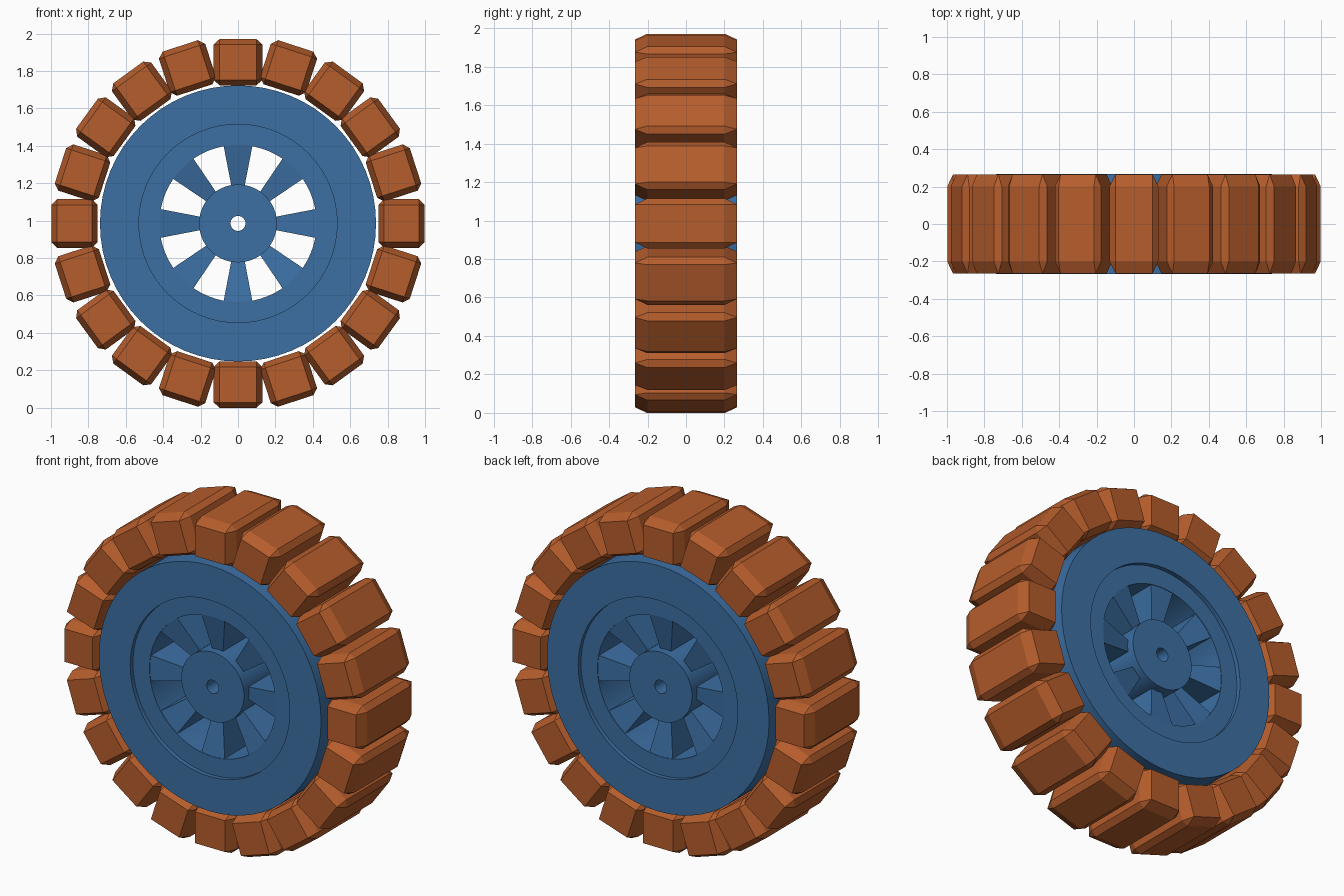
import bpy, bmesh, math
from mathutils import Matrix, Vector

if "Cube" in bpy.data.objects:
    bpy.data.objects.remove(bpy.data.objects["Cube"])

CZ = 0.985  # axle height


def material(name, rgb):
    m = bpy.data.materials.new(name)
    m.diffuse_color = (*rgb, 1)
    m.use_nodes = True
    m.node_tree.nodes["Principled BSDF"].inputs["Base Color"].default_value = m.diffuse_color
    return m


BLUE = material("blue", (0.045, 0.16, 0.37))
ORANGE = material("orange", (0.47, 0.11, 0.025))


def finish(name, bm, mat, smooth=False):
    bmesh.ops.recalc_face_normals(bm, faces=bm.faces)
    me = bpy.data.meshes.new(name)
    bm.to_mesh(me)
    bm.free()
    me.materials.append(mat)
    ob = bpy.data.objects.new(name, me)
    bpy.context.collection.objects.link(ob)
    ob.location.z = CZ
    if smooth:
        bpy.context.view_layer.objects.active = ob
        ob.select_set(True)
        bpy.ops.object.shade_smooth_by_angle(angle=math.radians(30))
        ob.select_set(False)
    return ob


def lathe(name, profile, n=64):
    """Revolve a closed (radius, y) profile about the y axis."""
    bm = bmesh.new()
    rings = []
    for i in range(n):
        a = 2 * math.pi * i / n
        rings.append([bm.verts.new((r * math.cos(a), y, r * math.sin(a))) for r, y in profile])
    k = len(profile)
    for i in range(n):
        p, q = rings[i], rings[(i + 1) % n]
        for j in range(k):
            bm.faces.new((p[j], q[j], q[(j + 1) % k], p[(j + 1) % k]))
    return finish(name, bm, BLUE, True)


def symmetric(half):
    return half + [(r, -y) for r, y in reversed(half)]


# Wheel rim with a shallow step, and hub with axle hole
lathe("rim", symmetric([(0.42, 0.24), (0.53, 0.24), (0.53, 0.266), (0.738, 0.266)]))
lathe("hub", symmetric([(0.04, 0.24), (0.208, 0.24)]))

# Eight wedge spokes, dipping towards the hub
bm = bmesh.new()
stations = [(0.19, 0.19, 10.0), (0.43, 0.238, 10.5)]  # radius, half depth, half angle
for s in range(8):
    a0 = math.radians(45 * s)
    loops = []
    for r, d, h in stations:
        h = math.radians(h)
        loops.append([bm.verts.new((r * math.cos(a0 + t * h), y, r * math.sin(a0 + t * h)))
                      for t, y in ((-1, -d), (1, -d), (1, d), (-1, d))])
    p, q = loops
    bm.faces.new(p)
    bm.faces.new(q)
    for j in range(4):
        bm.faces.new((p[j], p[(j + 1) % 4], q[(j + 1) % 4], q[j]))
finish("spokes", bm, BLUE)

# Twenty chamfered tread blocks
for i in range(20):
    bm = bmesh.new()
    bmesh.ops.create_cube(bm, size=1)
    bmesh.ops.bevel(bm, geom=bm.edges[:], offset=0.12, segments=1, affect='EDGES')
    a = math.radians(18 * i)
    radius = 0.862 if i in (5, 15) else 0.874
    bm.transform(Matrix.Rotation(-a, 4, 'Y')
                 @ Matrix.Translation(Vector((radius, 0, 0)))
                 @ Matrix.Diagonal((0.248, 0.53, 0.26, 1)))
    finish(f"tread_block_{i + 1}", bm, ORANGE)
